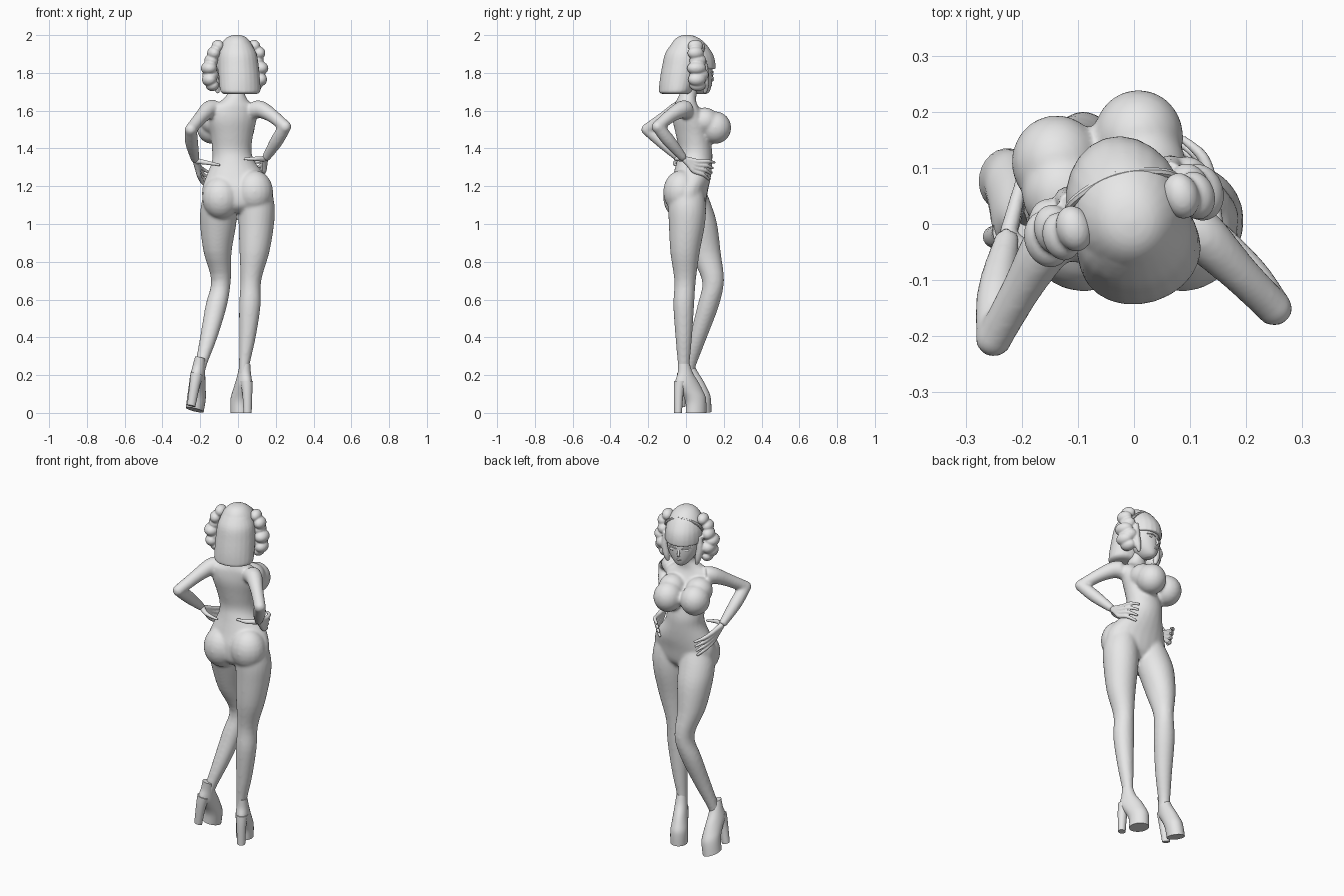
import bpy, bmesh, math
from mathutils import Vector, Matrix

grey = bpy.data.materials.new("plain grey")
grey.diffuse_color = (0.8, 0.8, 0.8, 1)
SIDES = 24


def spline(rows, n=4):
    """Catmull-Rom through rows of numbers."""
    out = []
    for i in range(len(rows) - 1):
        a, b, c, d = (rows[max(i - 1, 0)], rows[i], rows[i + 1], rows[min(i + 2, len(rows) - 1)])
        for k in range(n):
            t = k / n
            out.append([0.5 * (2 * q + (r - p) * t + (2 * p - 5 * q + 4 * r - s) * t * t
                               + (3 * q - p - 3 * r + s) * t ** 3) for p, q, r, s in zip(a, b, c, d)])
    return out + [list(rows[-1])]


def skin(bm, rings):
    """Close a row of rings into a solid."""
    vs = [[bm.verts.new(p) for p in ring] for ring in rings]
    n = len(vs[0])
    fs = [bm.faces.new(vs[0]), bm.faces.new(vs[-1])]
    for a, b in zip(vs, vs[1:]):
        fs += [bm.faces.new((a[i], a[(i + 1) % n], b[(i + 1) % n], b[i])) for i in range(n)]
    bmesh.ops.recalc_face_normals(bm, faces=fs)


def stack(bm, rows, n=4, M=Matrix()):
    """Level ellipses: x, y, z, rx, ry, turn in degrees."""
    rings = []
    for x, y, z, rx, ry, turn in spline(rows, n):
        c, s = math.cos(math.radians(turn)), math.sin(math.radians(turn))
        ring = []
        for i in range(SIDES):
            a = math.tau * i / SIDES
            u, v = rx * math.cos(a), ry * math.sin(a)
            ring.append(M @ Vector((x + u * c - v * s, y + u * s + v * c, z)))
        rings.append(ring)
    skin(bm, rings)


def tube(bm, rows, sides=12, n=4, M=Matrix()):
    """Round tube along a path: x, y, z, radius."""
    pts = spline(rows, n)
    rings = []
    for i, p in enumerate(pts):
        t = Vector(pts[min(i + 1, len(pts) - 1)][:3]) - Vector(pts[max(i - 1, 0)][:3])
        u = t.orthogonal() if i == 0 else u - t * (u.dot(t) / t.dot(t))
        u.normalize()
        v = t.normalized().cross(u)
        rings.append([M @ (Vector(p[:3]) + p[3] * (u * math.cos(math.tau * k / sides)
                      + v * math.sin(math.tau * k / sides))) for k in range(sides)])
    skin(bm, rings)


def ball(bm, c, r, M=Matrix()):
    m = M @ Matrix.Translation(c) @ Matrix.Diagonal((*r, 1))
    bmesh.ops.create_uvsphere(bm, u_segments=20, v_segments=12, radius=1, matrix=m)


def finish(name, bm, angle=40, voxel=None, smooth=4):
    me = bpy.data.meshes.new(name)
    bm.to_mesh(me)
    bm.free()
    ob = bpy.data.objects.new(name, me)
    bpy.context.collection.objects.link(ob)
    me.materials.append(grey)
    me.polygons.foreach_set("use_smooth", [True] * len(me.polygons))
    if voxel:
        r = ob.modifiers.new("fuse", 'REMESH')
        r.mode, r.voxel_size, r.use_smooth_shade = 'VOXEL', voxel, True
        s = ob.modifiers.new("soften", 'SMOOTH')
        s.factor, s.iterations = 0.5, smooth
    else:
        bpy.ops.object.select_all(action='DESELECT')
        ob.select_set(True)
        bpy.context.view_layer.objects.active = ob
        bpy.ops.object.shade_smooth_by_angle(angle=math.radians(angle))
    return ob


# Body: torso, legs and arms fused into one skin
bm = bmesh.new()
stack(bm, [(-.01, .03, 1.74, .042, .042, 10), (-.01, .012, 1.69, .046, .046, 10),
           (-.018, .0, 1.65, .077, .052, 14), (-.022, .0, 1.615, .127, .062, 16),
           (-.028, .015, 1.55, .13, .08, 18), (-.032, .035, 1.47, .114, .086, 16),
           (-.033, .05, 1.39, .105, .088, 10), (-.025, .045, 1.33, .114, .094, 6),
           (-.01, .03, 1.25, .16, .102, 4), (-.003, .012, 1.18, .188, .105, 0),
           (0, .005, 1.1, .182, .095, 0), (0, .01, 1.06, .14, .06, 0)])
stack(bm, [(.09, .0, 1.2, .08, .09, 0), (.098, .005, 1.1, .096, .1, 0), (.097, .005, 1.0, .094, .096, 0),
           (.087, -.005, .85, .079, .078, 0), (.068, -.005, .7, .055, .057, 0),
           (.063, -.012, .57, .057, .055, 0), (.05, -.012, .4, .044, .044, 0),
           (.033, -.012, .25, .028, .031, 0), (.03, -.01, .18, .027, .03, 0)])
stack(bm, [(-.09, .01, 1.19, .08, .09, 0), (-.1, .035, 1.1, .096, .1, 0), (-.105, .065, 1.0, .096, .1, 0),
           (-.108, .1, .85, .074, .084, 0), (-.09, .143, .7, .052, .058, 0),
           (-.115, .118, .57, .057, .057, 0), (-.155, .065, .4, .046, .046, 0),
           (-.197, .02, .25, .031, .033, 0), (-.207, .005, .18, .028, .03, 0)])
for x, y, z in ((-.09, -.025, 1.14), (.086, -.025, 1.17)):
    ball(bm, (x, y, z), (.1, .096, .115))
for x, y in ((-.138, .11), (.008, .155)):
    ball(bm, (x, y, 1.51), (.081, .085, .086))
    ball(bm, (x + .012, y - .055, 1.545), (.075, .075, .072))
for upper, fore in (
        ([(.09, 0, 1.605, .05), (.125, -.025, 1.605, .046), (.185, -.085, 1.57, .036), (.25, -.15, 1.515, .032)],
         [(.25, -.15, 1.515, .032), (.205, -.09, 1.44, .035), (.145, -.01, 1.345, .022)]),
        ([(-.125, -.01, 1.61, .05), (-.155, -.04, 1.605, .046), (-.2, -.115, 1.56, .036), (-.25, -.205, 1.5, .032)],
         [(-.25, -.205, 1.5, .032), (-.245, -.12, 1.43, .035), (-.225, -.02, 1.335, .022)])):
    tube(bm, upper, 16)
    tube(bm, fore, 16)
    ball(bm, upper[-1][:3], (.033, .033, .033))
finish("body", bm, voxel=0.008, smooth=9)

# Hands on the hips: palm, four spread fingers, backward thumb
for name, wrist, knuckle, tip, thumb in (
        ("right_hand", (.145, -.01, 1.345), (.138, .055, 1.305), (.085, .138, 1.28), (.03, -.055, 1.345)),
        ("left_hand", (-.225, -.02, 1.335), (-.205, .045, 1.28), (-.148, .122, 1.225), (-.095, -.058, 1.312))):
    bm = bmesh.new()
    W, K, T = Vector(wrist), Vector(knuckle), Vector(tip)
    for i in range(4):
        f = i - 1.5
        k = K + Vector((0, .008 * f, .017 * f))
        t = T + Vector((0, .010 * f, .03 * f))
        mid = (k + t) / 2 + Vector((math.copysign(.012, K.x), .008, .004))
        tube(bm, [(*W, .016), (*(W + (k - W) * .6), .014), (*k, .0125), (*mid, .0105), (*t, .007)], 10)
    q = Vector(thumb)
    tube(bm, [(*W, .016), (*(W.lerp(q, .45) + Vector((0, -.02, 0))), .012), (*q, .007)], 10)
    finish(name, bm, voxel=0.004, smooth=3)

# Platform shoes with high heels; the left one leans with the leg and tips up
for name, place, turn, lean, tip in (("right_shoe", (.032, 0, 0), 24, 0, 0),
                                     ("left_shoe", (-.2, .015, 0), -10, .16, .2)):
    M = Matrix.Translation(place) @ Matrix.Rotation(math.radians(turn), 4, 'Z')
    M = M @ Matrix(((1, 0, lean, -lean * .25), (0, 1, 0, 0), (-tip, -tip, 1, tip * .14), (0, 0, 0, 1)))
    bm = bmesh.new()
    stack(bm, [(0, -.012, .26, .027, .031, 0), (0, -.004, .21, .033, .042, 0), (0, .006, .16, .039, .066, 0),
               (0, .03, .12, .043, .064, 0), (0, .05, .085, .047, .06, 0), (0, .058, .05, .048, .056, 0),
               (0, .058, .0, .047, .056, 0)], M=M)
    stack(bm, [(0, -.03, .17, .034, .035, 0), (0, -.042, .11, .027, .026, 0), (0, -.046, 0, .022, .02, 0)], M=M)
    finish(name, bm)

# Head parts share one turned frame
H = Matrix.Translation((-.005, .0, 0)) @ Matrix.Rotation(math.radians(17), 4, 'Z')

# Face with nose, lips and eyes
bm = bmesh.new()
stack(bm, [(0, .055, 1.87, .088, .08, 0), (0, .058, 1.82, .09, .085, 0), (0, .06, 1.775, .085, .083, 0),
           (0, .068, 1.73, .063, .07, 0), (0, .08, 1.7, .036, .048, 0), (0, .085, 1.688, .016, .025, 0)], M=H)
tube(bm, [(0, .136, 1.8, .005), (0, .144, 1.777, .007), (0, .149, 1.765, .007), (0, .135, 1.755, .006)], 10, M=H)
ball(bm, (0, .134, 1.733), (.016, .008, .006), H)
for s in (-1, 1):
    ball(bm, (s * .036, .132, 1.793), (.02, .006, .01), H)
    tube(bm, [(s * .014, .143, 1.8, .003), (s * .036, .138, 1.806, .004), (s * .062, .122, 1.803, .003)], 8, M=H)
finish("face", bm)

# Hair: cap with straight fringe fused to the long bob at the back
bm = bmesh.new()
stack(bm, [(0, .005, 2.002, .006, .006, 0), (0, .006, 1.995, .037, .04, 0), (0, .01, 1.977, .063, .07, 0),
           (0, .016, 1.945, .086, .098, 0), (0, .02, 1.9, .102, .125, 0), (0, .02, 1.86, .108, .138, 0),
           (0, .02, 1.82, .109, .14, 0)], M=H)
stack(bm, [(0, -.01, 1.95, .075, .07, 0), (0, -.015, 1.9, .1, .097, 0), (0, -.028, 1.83, .108, .1, 0),
           (0, -.045, 1.76, .11, .095, 0), (0, -.058, 1.71, .109, .086, 0), (0, -.062, 1.695, .102, .08, 0),
           (0, -.06, 1.687, .085, .06, 0)], M=H)
finish("hair", bm, voxel=0.006, smooth=4)

# Headband
bm = bmesh.new()
tube(bm, [(-.108, .03, 1.86, .008), (-.088, .068, 1.925, .008), (0, .09, 1.96, .008),
          (.088, .068, 1.925, .008), (.108, .03, 1.86, .008)], 8, 6, H)
finish("headband", bm)

# Side curls: bun on top, fused chain of hanging ringlets, front lock
for s, name, out in ((-1, "left_curl", .016), (1, "right_curl", 0)):
    bm = bmesh.new()
    for x, y, z, rx, rz in ((.1, .022, 1.942, .032, .033), (.125, .015, 1.905, .034, .034),
                            (.118, .03, 1.865, .036, .036), (.134, .018, 1.825, .042, .036),
                            (.12, .036, 1.79, .042, .038), (.132, .02, 1.765, .038, .036),
                            (.112, .03, 1.735, .034, .032)):
        ball(bm, (s * (x + out * (z < 1.9)), y, z), (rx, rx + .01, rz), H)
    tube(bm, [(s * .095, .07, 1.86, .016), (s * .1, .076, 1.79, .02), (s * .09, .08, 1.73, .018),
              (s * .08, .08, 1.692, .008)], 10, M=H)
    finish(name, bm, voxel=0.005, smooth=2)
